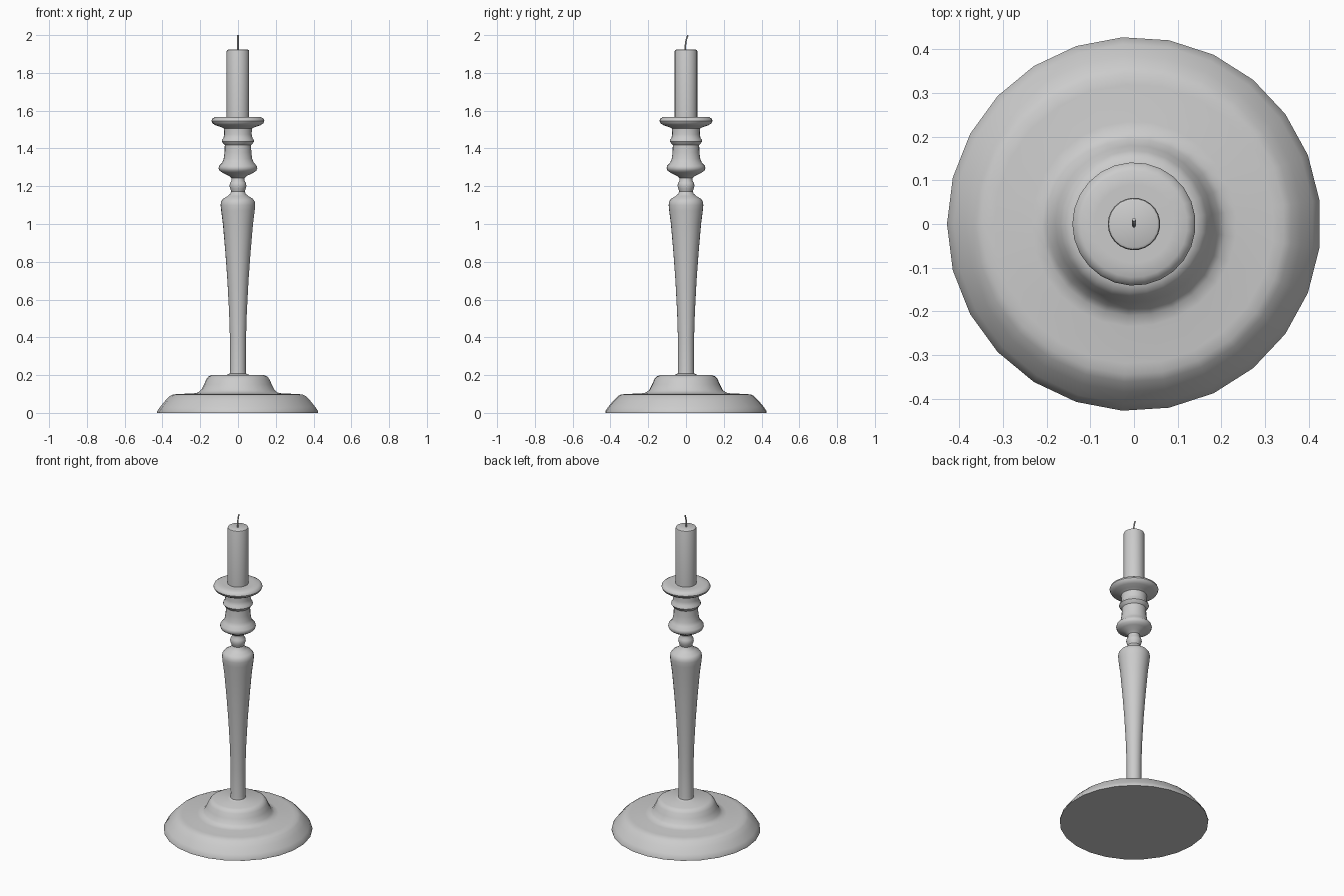
import bpy, math
from mathutils import Vector

SIDES = 25


def lathe(name, profile, sides=SIDES, angle=40):
    """Revolve (radius, z) points about z; zero-radius ends become poles."""
    verts, faces, rings = [], [], []
    for r, z in profile:
        count = 1 if r == 0 else sides
        rings.append(list(range(len(verts), len(verts) + count)))
        for i in range(count):
            a = math.pi + 2 * math.pi * i / sides
            verts.append((r * math.cos(a), r * math.sin(a), z))
    for a, b in zip(rings, rings[1:]):
        for i in range(sides):
            j = (i + 1) % sides
            quad = [a[i % len(a)], a[j % len(a)], b[j % len(b)], b[i % len(b)]]
            faces.append(list(dict.fromkeys(quad)))
    mesh = bpy.data.meshes.new(name)
    mesh.from_pydata(verts, [], faces)
    obj = bpy.data.objects.new(name, mesh)
    bpy.context.collection.objects.link(obj)
    bpy.ops.object.select_all(action='DESELECT')
    obj.select_set(True)
    bpy.context.view_layer.objects.active = obj
    bpy.ops.object.shade_smooth_by_angle(angle=math.radians(angle))
    return obj


# Turned holder: stepped foot, tapering stem, beads, socket and drip pan
lathe("candlestick", [
    (0, 0), (0.428, 0), (0.428, 0.008), (0.412, 0.032), (0.385, 0.065),
    (0.362, 0.088), (0.345, 0.097), (0.32, 0.1), (0.235, 0.103),
    (0.21, 0.108), (0.195, 0.122), (0.18, 0.15), (0.168, 0.178),
    (0.157, 0.192), (0.14, 0.2), (0.06, 0.201), (0.044, 0.208),
    (0.042, 0.225), (0.043, 0.4), (0.047, 0.53), (0.056, 0.7),
    (0.067, 0.85), (0.08, 1.0), (0.089, 1.07), (0.092, 1.1),
    (0.09, 1.118), (0.08, 1.133), (0.055, 1.148), (0.041, 1.16),
    (0.036, 1.173), (0.041, 1.187), (0.045, 1.202), (0.042, 1.218),
    (0.034, 1.23), (0.034, 1.243), (0.05, 1.256), (0.08, 1.27),
    (0.098, 1.282), (0.103, 1.295), (0.1, 1.308), (0.084, 1.325),
    (0.076, 1.345), (0.071, 1.38), (0.07, 1.418), (0.078, 1.426),
    (0.086, 1.438), (0.084, 1.446), (0.077, 1.455), (0.073, 1.475),
    (0.074, 1.505), (0.09, 1.513), (0.118, 1.522), (0.135, 1.533),
    (0.141, 1.546), (0.137, 1.557), (0.122, 1.566), (0.09, 1.567), (0, 1.566),
])

# Candle with softened top edge
lathe("candle", [(0, 1.55), (0.06, 1.55), (0.06, 1.914), (0.058, 1.92),
                 (0.053, 1.923), (0, 1.92)])

# Slightly bent wick, leaning to +y
curve = bpy.data.curves.new("wick", 'CURVE')
curve.dimensions = '3D'
curve.bevel_depth = 0.0045
curve.bevel_resolution = 1
curve.use_fill_caps = True
path = [(0, -0.004, 1.915), (0, -0.004, 1.94), (0, 0.0, 1.97), (0, 0.005, 1.987), (0, 0.01, 1.999)]
spline = curve.splines.new('POLY')
spline.points.add(len(path) - 1)
for point, co in zip(spline.points, path):
    point.co = (*co, 1)
wick = bpy.data.objects.new("wick", curve)
bpy.context.collection.objects.link(wick)
